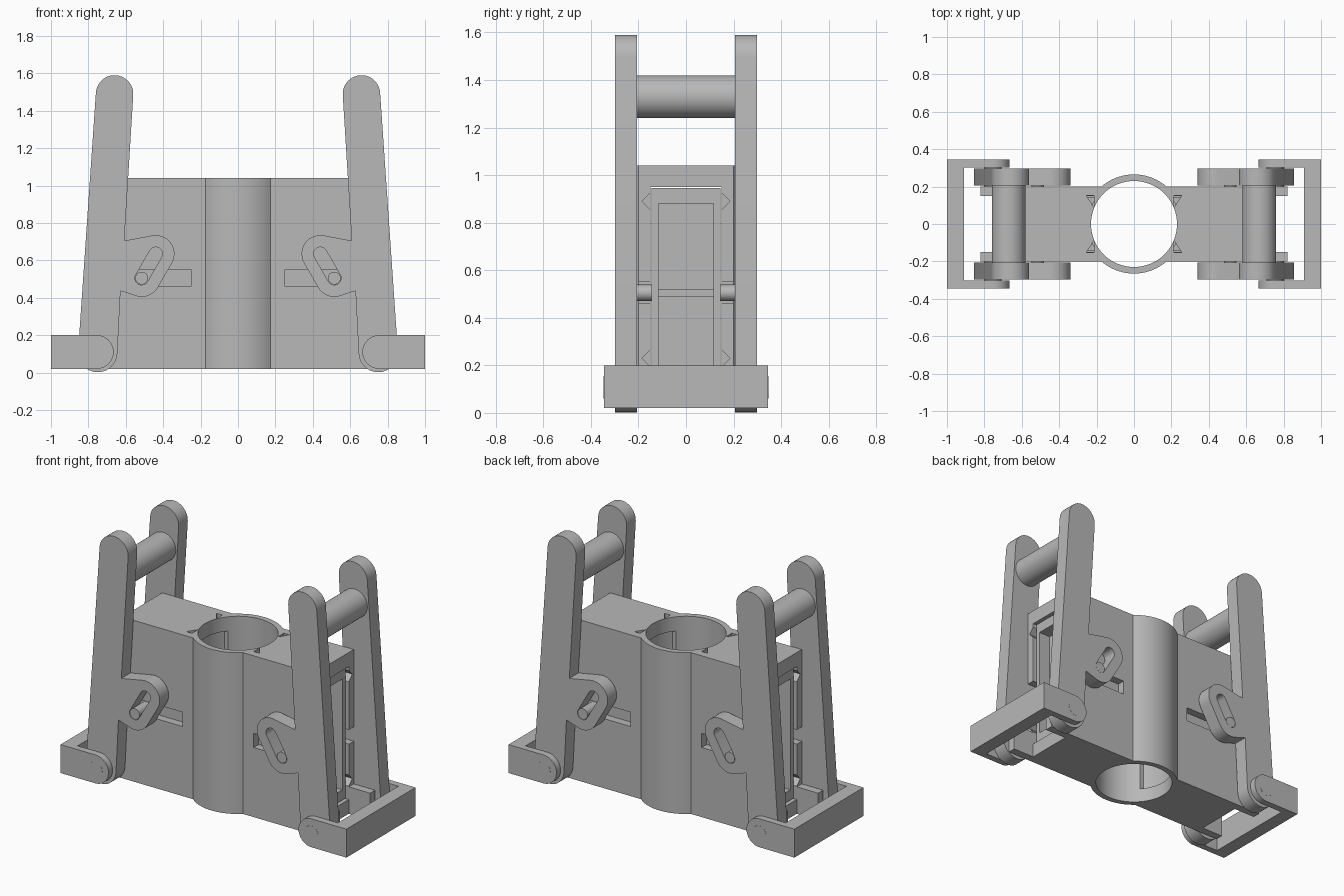
import bpy, bmesh
from math import sin, cos, radians, asin, degrees

cube = bpy.data.objects.get("Cube")
if cube:
    bpy.data.objects.remove(cube, do_unlink=True)

grey = bpy.data.materials.new("plain grey")
grey.use_nodes = True
GREY = (0.48, 0.48, 0.48, 1)
grey.diffuse_color = GREY
grey.node_tree.nodes["Principled BSDF"].inputs["Base Color"].default_value = GREY


def arc(cx, cy, r, start, end, n=20):
    """Points on an arc, angles in degrees."""
    steps = [radians(start + (end - start) * i / n) for i in range(n + 1)]
    return [(cx + r * cos(a), cy + r * sin(a)) for a in steps]


def circle(cx, cy, r, n=48):
    return arc(cx, cy, r, 0, 360, n)[:-1]


def rect(x0, x1, y0, y1):
    return [(x0, y0), (x1, y0), (x1, y1), (x0, y1)]


def flip(points, side):
    return [(side * p, q) for p, q in points]


def prism(name, points, axis, a, b):
    """Extrude a profile along an axis from a to b."""
    place = {"x": lambda p, q, d: (d, p, q),
             "y": lambda p, q, d: (p, d, q),
             "z": lambda p, q, d: (p, q, d)}[axis]
    bm = bmesh.new()
    low = [bm.verts.new(place(p, q, a)) for p, q in points]
    high = [bm.verts.new(place(p, q, b)) for p, q in points]
    bm.faces.new(low)
    bm.faces.new(high)
    for i in range(len(points)):
        j = (i + 1) % len(points)
        bm.faces.new((low[i], low[j], high[j], high[i]))
    bmesh.ops.recalc_face_normals(bm, faces=bm.faces)
    mesh = bpy.data.meshes.new(name)
    bm.to_mesh(mesh)
    bm.free()
    mesh.materials.append(grey)
    obj = bpy.data.objects.new(name, mesh)
    bpy.context.collection.objects.link(obj)
    return obj


def activate(obj):
    bpy.ops.object.select_all(action="DESELECT")
    obj.select_set(True)
    bpy.context.view_layer.objects.active = obj


def cut(obj, cutters):
    """Subtract cutters, then remove them."""
    activate(obj)
    for cutter in cutters:
        mod = obj.modifiers.new("cut", "BOOLEAN")
        mod.operation = "DIFFERENCE"
        mod.solver = "EXACT"
        mod.object = cutter
        bpy.ops.object.modifier_apply(modifier=mod.name)
        bpy.data.objects.remove(cutter, do_unlink=True)


parts = []
SIDES = (1, -1)
BASE, TOP = 0.02, 1.04
WALL, END = 0.2, 0.67
PIVOT = (0.75, 0.107)
PIN = (0.515, 0.505)
SLOT_TOP = (0.44, 0.635)

# Body: block with a round sleeve, bored through and hollowed to the ends
OUTER = 0.265
a = degrees(asin(WALL / OUTER))
plan = [(END, -WALL), (END, WALL)] + arc(0, 0, OUTER, a, 180 - a, 24)
plan += [(-END, WALL), (-END, -WALL)] + arc(0, 0, OUTER, 180 + a, 360 - a, 24)
body = prism("body", plan, "z", BASE, TOP)
cutters = [prism("bore_cutter", circle(0, 0, 0.23, 64), "z", -0.1, 1.2),
           prism("pocket_cutter", rect(-0.15, 0.15, 0.11, 0.95), "x", -0.8, 0.8)]
for sx in SIDES:
    # guide slot, open at the outer end
    cutters.append(prism("slot_cutter", flip(rect(0.25, 0.8, 0.46, 0.55), sx), "y", -0.24, 0.24))
    for sy in SIDES:
        # small triangular holes beside the bore
        hole = [(sx * x, sy * y) for x, y in ((0.255, 0.152), (0.215, 0.152), (0.215, 0.09))]
        cutters.append(prism("hole_cutter", hole, "z", 0.9, 1.2))
        # guide grooves
        for z in (0.89, 0.23):
            groove = [(sy * 0.14, z - 0.045), (sy * 0.185, z), (sy * 0.14, z + 0.045)]
            cutters.append(prism("groove_cutter", groove, "x", sx * 0.28, sx * 0.8))
cut(body, cutters)
parts.append(body)

# Handle outline: rounded lever with a slotted lobe
lever = arc(*PIVOT, 0.105, 180, 363.5)
lever += arc(0.66, 1.49, 0.1, 3.5, 183.5)
lever += [(0.608, 0.705)]
lever += arc(*SLOT_TOP, 0.1, 80, 210, 14)
lever += arc(*PIN, 0.1, 210, 284, 10)
lever += [(0.628, 0.437)]
slot = arc(*SLOT_TOP, 0.036, 30, 210, 12) + arc(*PIN, 0.036, 210, 390, 12)

# Foot arm outline: bar with a rounded pivot end
arm = arc(PIVOT[0] + 0.005, 0.11, 0.09, 90, 270) + [(1, BASE), (1, 0.2)]

for sx in SIDES:
    side = "left" if sx > 0 else "right"

    # Sliding clamp block with a concave inner face and recessed outer face
    slider = prism(side + "_slider", flip(rect(0.19, 0.65, -0.145, 0.145), sx), "z", 0.115, 0.945)
    cut(slider, [
        prism("jaw_cutter", circle(0, 0, 0.245, 64), "z", 0, 1.2),
        prism("recess_cutter", rect(-0.115, 0.115, 0.18, 0.88), "x", sx * 0.57, sx * 0.8),
        prism("groove_cutter", rect(-0.115, 0.115, 0.49, 0.52), "x", sx * 0.56, sx * 0.6)])
    parts.append(slider)

    # Cross roller between the handles, and foot crossbar
    parts.append(prism(side + "_roller", flip(circle(0.67, 1.33, 0.09), sx), "y", -0.21, 0.21))
    parts.append(prism(side + "_foot_bar", flip(rect(0.91, 1, -0.345, 0.345), sx), "z", BASE, 0.2))

    for sy in SIDES:
        name = side + ("_back" if sy > 0 else "_front")

        handle = prism(name + "_handle", flip(lever, sx), "y", sy * 0.207, sy * 0.298)
        cut(handle, [prism("slot_cutter", flip(slot, sx), "y", sy * 0.15, sy * 0.35)])
        parts.append(handle)

        # Guide pin, pivot tab, foot arm and pivot pin
        parts.append(prism(name + "_guide_pin", flip(circle(*PIN, 0.034), sx), "y", sy * 0.12, sy * 0.297))
        parts.append(prism(name + "_tab", flip(rect(END - 0.01, 0.82, BASE, 0.19), sx),
                           "y", sy * 0.15, sy * WALL))
        parts.append(prism(name + "_foot_arm", flip(arm, sx), "y", sy * 0.303, sy * 0.345))
        parts.append(prism(name + "_pivot_pin", flip(circle(PIVOT[0] + 0.005, 0.108, 0.047), sx),
                           "y", sy * 0.16, sy * 0.346))

# Round surfaces smooth, edges crisp
for obj in parts:
    activate(obj)
    bpy.ops.object.shade_smooth_by_angle(angle=radians(30))
